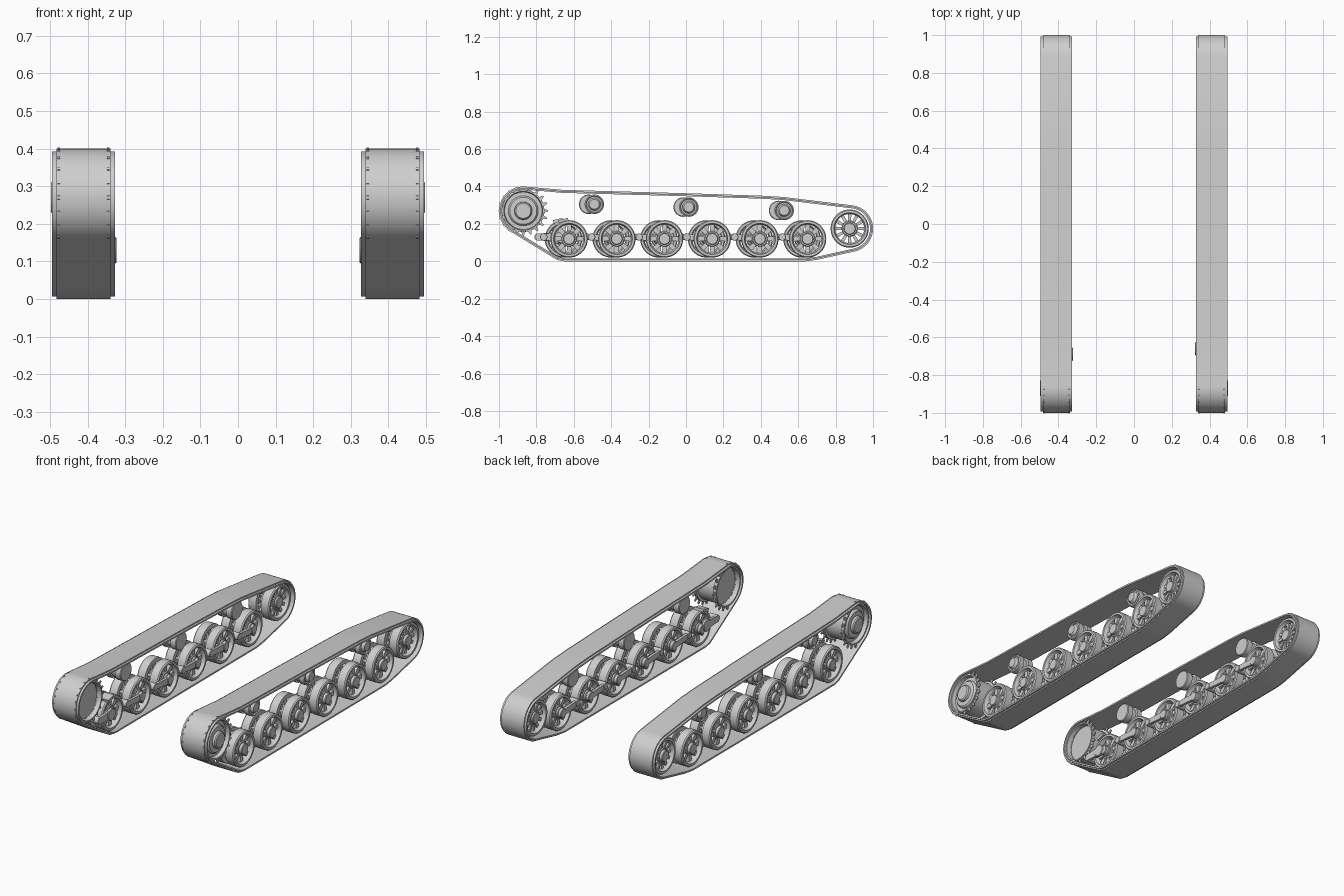
import bpy, bmesh, math
from mathutils import Vector, Matrix

cube = bpy.data.objects.get("Cube")
if cube:
    bpy.data.objects.remove(cube, do_unlink=True)

steel = bpy.data.materials.new("plain_grey")
steel.use_nodes = True
GREY = (0.62, 0.62, 0.62, 1)
steel.diffuse_color = GREY
steel.node_tree.nodes["Principled BSDF"].inputs["Base Color"].default_value = GREY

TRACK_X = 0.411   # middle of each track
AXLE_Z = 0.12
SPROCKET = (-0.87, 0.27)
IDLER = (0.875, 0.175)


def polar(centre, r, deg):
    a = math.radians(deg)
    return Vector((centre[0] + r * math.cos(a), centre[1] + r * math.sin(a)))


def lathe(bm, profile, centre, segs=40):
    """Spin (x, radius) points around an axle at (y, z); the loop is closed."""
    rings = []
    for i in range(segs):
        ring = []
        for x, r in profile:
            p = polar(centre, r, 360 * i / segs)
            ring.append(bm.verts.new((x, p.x, p.y)))
        rings.append(ring)
    skin(bm, rings)


def skin(bm, rings):
    n = len(rings[0])
    for i, a in enumerate(rings):
        b = rings[(i + 1) % len(rings)]
        for j in range(n):
            k = (j + 1) % n
            bm.faces.new((a[j], a[k], b[k], b[j]))


def box(bm, x0, x1, start, end, width0, width1):
    """Tapered bar from start to end in the side plane."""
    a, b = Vector(start), Vector(end)
    side = (b - a).normalized().orthogonal()
    ends = [a + side * width0, b + side * width1, b - side * width1, a - side * width0]
    lo = [bm.verts.new((x0, p.x, p.y)) for p in ends]
    hi = [bm.verts.new((x1, p.x, p.y)) for p in ends]
    bm.faces.new(lo)
    bm.faces.new(hi)
    for j in range(4):
        k = (j + 1) % 4
        bm.faces.new((lo[j], lo[k], hi[k], hi[j]))


def drum(bm, x0, x1, r, centre, segs=28):
    bevel = r * 0.1
    lathe(bm, [(x0, 0), (x0, r - bevel), (x0 + bevel, r), (x1 - bevel, r),
               (x1, r - bevel), (x1, 0)], centre, segs)


def finish(bm, name, side):
    """Place the part on one side of the model and shade it."""
    bmesh.ops.remove_doubles(bm, verts=bm.verts, dist=0.00001)
    bmesh.ops.transform(bm, matrix=Matrix.Translation((TRACK_X, 0, 0)), verts=bm.verts)
    if side < 0:
        bmesh.ops.scale(bm, vec=(-1, 1, 1), verts=bm.verts)
    bmesh.ops.recalc_face_normals(bm, faces=bm.faces)
    mesh = bpy.data.meshes.new(name)
    bm.to_mesh(mesh)
    bm.free()
    mesh.materials.append(steel)
    ob = bpy.data.objects.new(("left_" if side > 0 else "right_") + name, mesh)
    bpy.context.collection.objects.link(ob)
    bpy.ops.object.select_all(action='DESELECT')
    ob.select_set(True)
    bpy.context.view_layer.objects.active = ob
    bpy.ops.object.shade_smooth_by_angle(angle=math.radians(30))


def track_band(side):
    path = [polar(SPROCKET, 0.13, 84 + 154 * i / 24) for i in range(25)]
    path += [Vector(p) for p in ((-0.72, 0.026), (-0.69, 0.008), (-0.65, 0), (0.64, 0), (0.7, 0.008))]
    path += [polar(IDLER, 0.125, -77 + 160 * i / 24) for i in range(25)]
    path += [Vector(p) for p in ((0.52, 0.344), (0.4, 0.351), (0, 0.364), (-0.66, 0.382))]
    section = [(-0.084, 0.007), (-0.072, 0.007), (-0.072, 0), (0.072, 0),
               (0.072, 0.007), (0.084, 0.007), (0.084, 0.016), (-0.084, 0.016)]
    bm = bmesh.new()
    rings = []
    for i, p in enumerate(path):
        along = (path[(i + 1) % len(path)] - p).normalized() + (p - path[i - 1]).normalized()
        inward = Vector((-along.y, along.x)).normalized()
        ring = []
        for x, depth in section:
            q = p + inward * depth
            ring.append(bm.verts.new((x, q.x, q.y)))
        rings.append(ring)
    skin(bm, rings)
    finish(bm, "track_band", side)


def spoked_wheel(bm, c, radius, spokes, hub):
    """Twin rims joined to one hub by two sets of spokes."""
    for s in (-1, 1):
        rim = [(0.016, 0.76), (0.016, 1), (0.062, 1), (0.068, 0.95),
               (0.068, 0.83), (0.058, 0.81), (0.05, 0.76)]
        lathe(bm, [(s * x, r * radius) for x, r in rim], c)
        for i in range(spokes):
            a = 360 * i / spokes
            x0, x1 = sorted((s * 0.026, s * 0.05))
            box(bm, x0, x1, polar(c, hub * 0.8, a), polar(c, radius * 0.8, a),
                radius * 0.8 / spokes, radius * 1.1 / spokes)
        x0, x1 = sorted((s * 0.01, s * 0.054))
        drum(bm, x0, x1, hub * 1.35, c)
    drum(bm, -0.066, 0.072, hub, c)


def sprocket(side):
    bm = bmesh.new()
    # stepped outer hub, drum and hollow inner dish
    lathe(bm, [(0.086, 0), (0.086, 0.04), (0.08, 0.046), (0.068, 0.048), (0.066, 0.072),
               (0.06, 0.078), (0.05, 0.08), (0.05, 0.1), (0.072, 0.104), (0.072, 0.112),
               (0.054, 0.113), (0.05, 0.1), (-0.05, 0.1), (-0.054, 0.113),
               (-0.074, 0.112), (-0.074, 0.104), (-0.045, 0.1), (-0.045, 0)], SPROCKET, 48)
    for x in (-0.066, 0.066):
        for i in range(20):
            box(bm, x - 0.003, x + 0.003, polar(SPROCKET, 0.108, 18 * i),
                polar(SPROCKET, 0.133, 18 * i), 0.011, 0.004)
    finish(bm, "drive_sprocket", side)


def road_wheels(side, shift):
    for n in range(6):
        y = -0.625 + 0.255 * n + shift
        bm = bmesh.new()
        spoked_wheel(bm, (y, AXLE_Z), 0.1, 8, 0.031)
        finish(bm, f"road_wheel_{n + 1}", side)
        # trailing arm on the inner face, with its pivot in front of the wheel
        bm = bmesh.new()
        pivot = (y - 0.135, AXLE_Z + 0.01)
        box(bm, -0.08, -0.064, (y, AXLE_Z), pivot, 0.018, 0.015)
        drum(bm, -0.083, -0.055, 0.026, (y, AXLE_Z))
        drum(bm, -0.083, -0.03, 0.02, pivot)
        finish(bm, f"suspension_arm_{n + 1}", side)


def front_bracket(side, shift):
    y = -0.66 + shift
    bm = bmesh.new()
    drum(bm, -0.088, -0.07, 0.035, (y, 0.13))
    box(bm, -0.084, -0.07, (y, 0.13), (y - 0.11, 0.13), 0.024, 0.018)
    # bump stop above the first wheel
    box(bm, -0.08, -0.02, (y - 0.02, 0.21), (y + 0.03, 0.225), 0.01, 0.007)
    finish(bm, "front_bracket", side)


def return_rollers(side, shift):
    for n, c in enumerate(((-0.49, 0.305), (0.015, 0.29), (0.525, 0.272))):
        c = (c[0] + shift, c[1])
        bm = bmesh.new()
        lathe(bm, [(0.05, 0), (0.05, 0.026), (0.042, 0.032), (0.034, 0.034), (0.034, 0.042),
                   (0.04, 0.046), (0.036, 0.052), (0.006, 0.052), (0.004, 0.042),
                   (-0.022, 0.042), (-0.024, 0.052), (-0.056, 0.052), (-0.06, 0.048),
                   (-0.06, 0)], c, 32)
        finish(bm, f"return_roller_{n + 1}", side)


def idler(side):
    bm = bmesh.new()
    spoked_wheel(bm, IDLER, 0.102, 12, 0.032)
    finish(bm, "idler_wheel", side)


# the running gear of the right side sits a little further forward
for side, shift in ((1, 0), (-1, -0.03)):
    track_band(side)
    sprocket(side)
    idler(side)
    road_wheels(side, shift)
    front_bracket(side, shift)
    return_rollers(side, shift)
